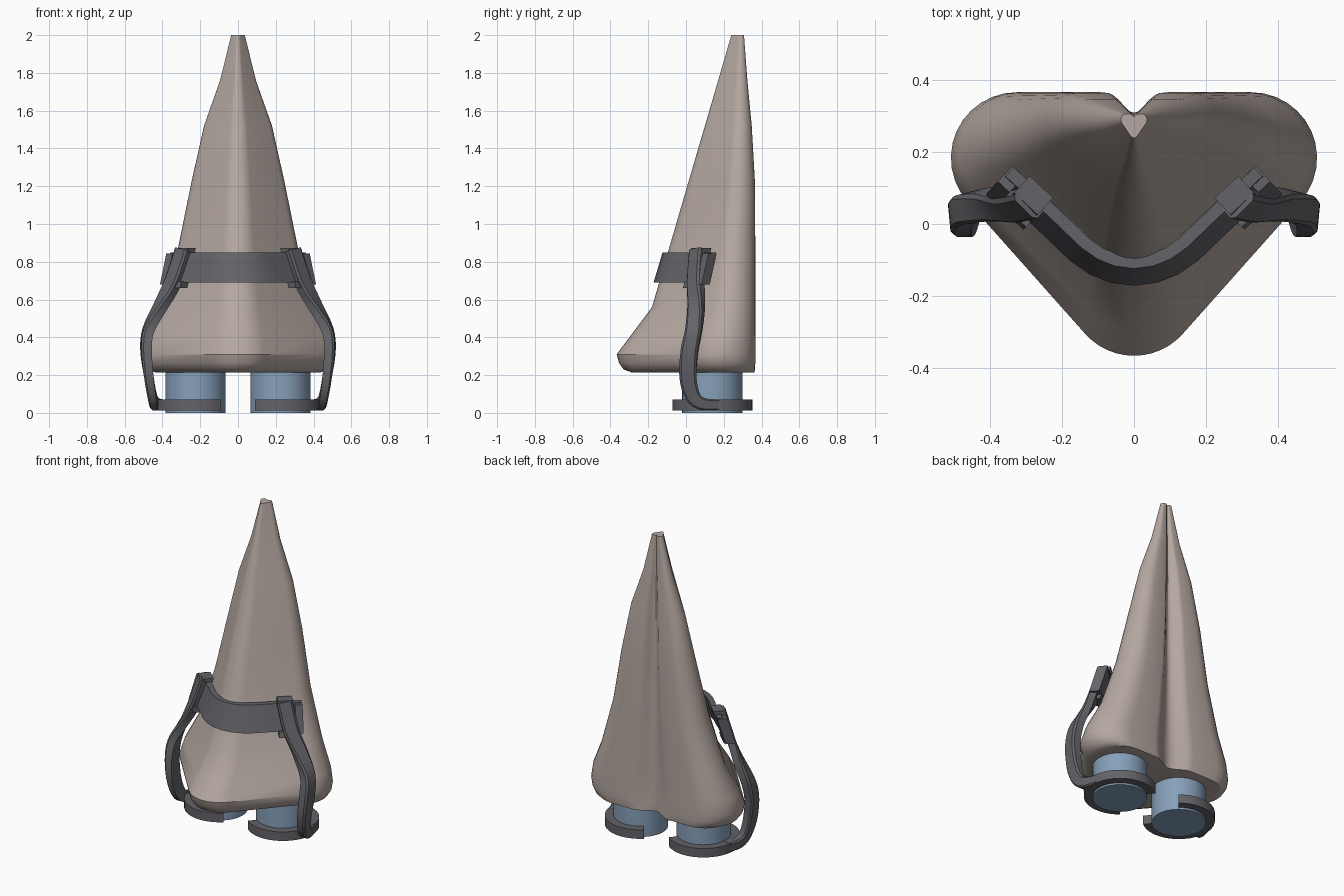
import bpy, bmesh
from math import sin, cos, radians
from mathutils import Vector

if "Cube" in bpy.data.objects:
    bpy.data.objects.remove(bpy.data.objects["Cube"])


def material(name, rgb):
    m = bpy.data.materials.new(name)
    m.diffuse_color = (*rgb, 1)
    m.use_nodes = True
    m.node_tree.nodes["Principled BSDF"].inputs["Base Color"].default_value = m.diffuse_color
    return m


SKIN = material("taupe", (0.46, 0.39, 0.355))
BLUE = material("blue", (0.24, 0.35, 0.49))
DARK = material("dark_grey", (0.125, 0.125, 0.14))


def loft(name, rings, mat, angle=35, mirror=False, bevel=0):
    """Skin a list of equal-length closed rings and cap both ends."""
    bm = bmesh.new()
    vs = [[bm.verts.new(p) for p in r] for r in rings]
    n = len(vs[0])
    for a, b in zip(vs, vs[1:]):
        for i in range(n):
            j = (i + 1) % n
            bm.faces.new((a[i], a[j], b[j], b[i]))
    bm.faces.new(vs[0][::-1])
    bm.faces.new(vs[-1])
    bmesh.ops.recalc_face_normals(bm, faces=bm.faces)
    me = bpy.data.meshes.new(name)
    bm.to_mesh(me)
    bm.free()
    ob = bpy.data.objects.new(name, me)
    bpy.context.collection.objects.link(ob)
    me.materials.append(mat)
    bpy.ops.object.select_all(action='DESELECT')
    ob.select_set(True)
    bpy.context.view_layer.objects.active = ob
    bpy.ops.object.shade_smooth_by_angle(angle=radians(angle))
    if bevel:
        b = ob.modifiers.new("bevel", 'BEVEL')
        b.width, b.segments, b.limit_method = bevel, 1, 'ANGLE'
    if mirror:
        ob.modifiers.new("mirror", 'MIRROR')
    return ob


def spline(keys, steps):
    """Catmull-Rom through tuples of any length."""
    k = [keys[0]] + list(keys) + [keys[-1]]
    out = []
    for i in range(1, len(k) - 2):
        for s in range(steps):
            t = s / steps
            out.append([0.5 * (2 * b + (c - a) * t + (2 * a - 5 * b + 4 * c - d) * t * t
                               + (3 * b - a - 3 * c + d) * t ** 3)
                        for a, b, c, d in zip(*k[i - 1:i + 3])])
    return out + [list(keys[-1])]


# Nose: heart-shaped section with a groove down the back, tapering upwards
def nose_ring(z, w, yf, yb, yn):
    half = []
    for i in range(7):                                   # rounded bridge
        a = radians(-90 + 48 * i / 6)
        half.append((0.182 * cos(a), -0.185 + 0.182 * sin(a)))
    for i in range(13):                                  # side lobe
        a = radians(-42 + 132 * i / 12)
        half.append((0.327 + 0.183 * cos(a), 0.184 + 0.183 * sin(a)))
    pts = [(x * w / 0.51, yf + (y + 0.367) * (yb - yf) / 0.734) for x, y in half]
    for i in range(7):                                   # back groove
        t = i / 6
        s = t * t * (3 - 2 * t)
        pts.append((0.15 * (1 - t) * w / 0.51, yb + (yn - yb) * s))
    pts += [(-x, y) for x, y in pts[-2:0:-1]]
    return [(x, y, z) for x, y in pts]


levels = [(0.215, 0.44, -0.29, 0.362, 0.308), (0.23, 0.475, -0.33, 0.365, 0.31),
          (0.265, 0.50, -0.355, 0.367, 0.31), (0.31, 0.51, -0.367, 0.367, 0.31),
          (0.40, 0.49, -0.30, 0.367, 0.31), (0.56, 0.415, -0.18, 0.367, 0.31),
          (0.87, 0.318, -0.09, 0.367, 0.31), (1.22, 0.247, 0.012, 0.365, 0.31),
          (1.52, 0.18, 0.10, 0.348, 0.308), (1.76, 0.095, 0.17, 0.325, 0.304),
          (2.0, 0.036, 0.24, 0.307, 0.30)]
loft("nose", [nose_ring(*l) for l in levels], SKIN)

# Nostril plugs
CX, CY = 0.225, 0.14
loft("nostril_plug", [[(CX + 0.16 * cos(radians(a)), CY + 0.16 * sin(radians(a)), z)
                       for a in range(0, 360, 10)] for z in (0.0, 0.26)], BLUE, mirror=True)

# Open rings around the plugs
rings = []
for i in range(33):
    a = radians(-130 + 260 * i / 32)
    rings.append([(CX + r * cos(a), CY + r * sin(a), z)
                  for r, z in ((0.16, 0.012), (0.212, 0.012), (0.212, 0.07), (0.16, 0.07))])
loft("plug_ring", rings, DARK, mirror=True)

# Front band bent across the bridge, leaning with the slope of the nose
right = [(0.0, -0.09), (0.045, -0.084), (0.085, -0.068), (0.125, -0.04),
         (0.20, 0.032), (0.27, 0.098), (0.335, 0.158)]
path = [Vector((-x, y, 0)) for x, y in right[:0:-1]] + [Vector((x, y, 0)) for x, y in right]
rings = []
for i, p in enumerate(path):
    t = (path[min(i + 1, len(path) - 1)] - path[max(i - 1, 0)]).normalized()
    n = Vector((t.y, -t.x, 0))
    rings.append([p + n * o + Vector((0, 0, z))
                  for o, z in ((0, 0.85), (0.034, 0.85), (0.082, 0.69), (0.048, 0.69))])
loft("front_band", rings, DARK, angle=50)


# Pieces that sit along the straight side of the band
def band_block(name, s0, s1, o0, o1, z0, z1):
    t, n = Vector((0.73, 0.68, 0)), Vector((0.68, -0.73, 0))
    base = Vector((0.125, -0.04, 0))
    out = []
    for s in (s0, s1):
        out.append([base + t * s + n * (o + 0.3 * (0.85 - z)) + Vector((0, 0, z))
                    for o, z in ((o0, z1), (o1, z1), (o1, z0), (o0, z0))])
    loft(name, out, DARK, mirror=True)


band_block("band_rail", 0.01, 0.15, -0.010, 0.002, 0.73, 0.83)
band_block("band_end_stop", 0.25, 0.295, -0.004, 0.056, 0.68, 0.845)
band_block("clip_hook", 0.15, 0.24, -0.008, 0.056, 0.84, 0.872)
band_block("clip_lower_hook", 0.15, 0.24, -0.008, 0.05, 0.66, 0.695)

# Side arms from the band down and round to the rings:
# x, y, z, outward angle, width, thickness
keys = [(0.292, 0.058, 0.865, -45, 0.092, 0.045),
        (0.345, 0.048, 0.70, -42, 0.092, 0.05),
        (0.41, 0.052, 0.57, -25, 0.085, 0.05),
        (0.475, 0.04, 0.44, -10, 0.085, 0.055),
        (0.487, 0.018, 0.33, -5, 0.09, 0.055),
        (0.472, 0.01, 0.19, 0, 0.09, 0.05),
        (0.455, 0.035, 0.09, 0, 0.08, 0.045),
        (0.442, 0.085, 0.048, 0, 0.066, 0.042),
        (0.415, 0.17, 0.042, 0, 0.058, 0.04)]
pts = spline(keys, 4)
rings = []
for i, (x, y, z, a, w, th) in enumerate(pts):
    t = (Vector(pts[min(i + 1, len(pts) - 1)][:3]) - Vector(pts[max(i - 1, 0)][:3])).normalized()
    n = Vector((cos(radians(a)), sin(radians(a)), 0))
    n = (n - t * n.dot(t)).normalized()
    b = t.cross(n)
    rings.append([Vector((x, y, z)) + n * th * u / 2 + b * w * v / 2
                  for u, v in ((-1, -1), (0.6, -1), (1, -0.75), (1, 0.75), (0.6, 1), (-1, 1))])
loft("side_arm", rings, DARK, mirror=True)
